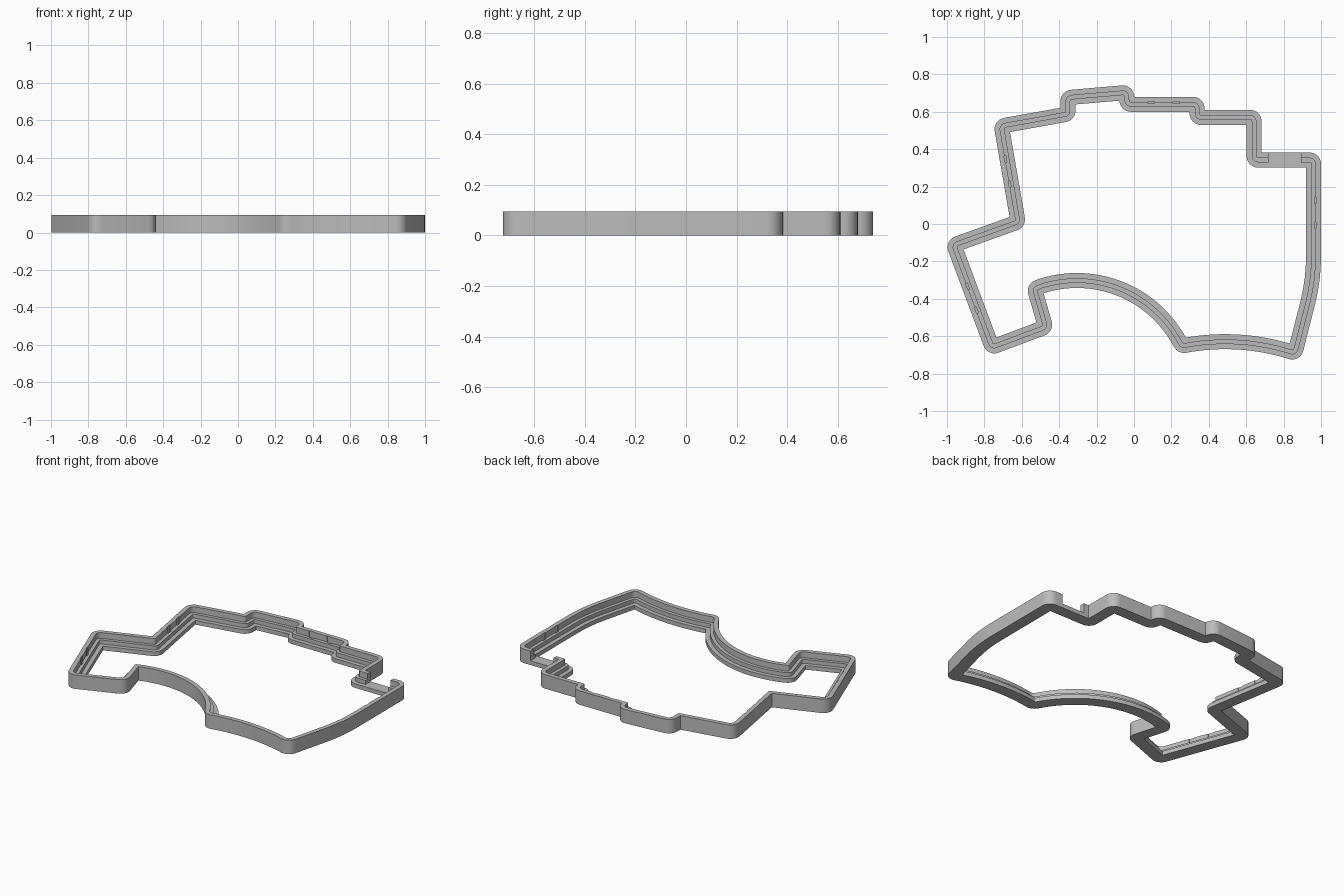
import bpy
import bmesh
from math import cos, sin, radians, tan, atan2
from mathutils import Vector, Matrix

old = bpy.data.objects.get("Cube")
if old:
    bpy.data.objects.remove(old, do_unlink=True)

HALF, HEIGHT, STEP, LIP = 0.04, 0.094, 0.055, 0.028
WALL_IN, STEP_IN = 0.01, -0.012     # offsets from the centre line
CORNER, SEGMENTS = 0.021, 8

grey = bpy.data.materials.new("grey plastic")
grey.use_nodes = True
colour = (0.5, 0.5, 0.5, 1)
grey.diffuse_color = colour
grey.node_tree.nodes["Principled BSDF"].inputs["Base Color"].default_value = colour


def arc(cx, cy, radius, start, end, count):
    angles = [radians(start + (end - start) * i / count) for i in range(count + 1)]
    return [(cx + radius * cos(a), cy + radius * sin(a)) for a in angles]


# Centre line of the frame, counterclockwise
path = [(.96, .342), (.642, .342), (.642, .57), (.337, .57), (.337, .64),
        (-.037, .64), (-.04, .703), (-.353, .676), (-.353, .588), (-.709, .524),
        (-.62, .011), (-.963, -.112), (-.759, -.658), (-.473, -.551)]
path += arc(-.305, -.925, .623, 111.4, 26.4, 24)[:-1]
path += arc(.487, -1.8, 1.171, 101.3, 71.4, 12)
path += [(.93, -.417), (.943, -.355), (.953, -.29), (.958, -.23), (.96, -.17)]
path = [Vector(p) for p in path]


def offset_loop(distance):
    """Offset the centre line, rounding its sharp corners."""
    loop = []
    for i, p in enumerate(path):
        d1 = (p - path[i - 1]).normalized()
        d2 = (path[(i + 1) % len(path)] - p).normalized()
        n1, n2 = Vector((d1.y, -d1.x)), Vector((d2.y, -d2.x))
        tip = p + (n1 + n2) * distance / (1 + n1.dot(n2))
        turn = atan2(d1.x * d2.y - d1.y * d2.x, d1.dot(d2))
        if abs(turn) < radians(20):
            loop.append(tip)
            continue
        side = 1 if turn > 0 else -1
        radius = max(0.003, CORNER + side * distance)
        centre = tip - d1 * radius * tan(abs(turn) / 2) - n1 * side * radius
        for k in range(SEGMENTS + 1):
            spoke = n1 * side * radius
            spoke.rotate(Matrix.Rotation(turn * k / SEGMENTS, 2))
            loop.append(centre + spoke)
    return loop


# Stepped frame: wall, middle ledge and low inner lip
profile = [(HALF, 0), (HALF, HEIGHT), (WALL_IN, HEIGHT), (WALL_IN, STEP),
           (STEP_IN, STEP), (STEP_IN, LIP), (-HALF, LIP), (-HALF, 0)]
bm = bmesh.new()
rings = [[bm.verts.new((p.x, p.y, z)) for p in offset_loop(d)] for d, z in profile]
for r, ring in enumerate(rings):
    following = rings[(r + 1) % len(rings)]
    for i in range(len(ring)):
        j = (i + 1) % len(ring)
        bm.faces.new((ring[i], ring[j], following[j], following[i]))
bmesh.ops.recalc_face_normals(bm, faces=bm.faces)
mesh = bpy.data.meshes.new("case_frame")
bm.to_mesh(mesh)
bm.free()
mesh.materials.append(grey)
frame = bpy.data.objects.new("case_frame", mesh)
bpy.context.collection.objects.link(frame)


def cut_box(location, size, angle=0):
    bpy.ops.mesh.primitive_cube_add(size=1, location=location, rotation=(0, 0, angle))
    box = bpy.context.object
    box.name = "cutter"
    box.scale = size
    box.hide_render = True
    bpy.context.view_layer.objects.active = frame
    mod = frame.modifiers.new("cut", "BOOLEAN")
    mod.operation = "DIFFERENCE"
    mod.solver = "EXACT"
    mod.object = box
    bpy.ops.object.modifier_apply(modifier=mod.name)
    bpy.data.objects.remove(box, do_unlink=True)


# Connector opening in the back wall
cut_box((.806, .342 + .04, LIP + .1), (.172, .104, .2))

# Pairs of narrow clip slots along the inside of the wall
for a, b, x, y in [((.337, .64), (-.037, .64), .16, .64),
                   ((-.709, .524), (-.62, .011), -.678, .28),
                   ((-.963, -.112), (-.759, -.658), -.875, -.4),
                   ((.96, -.17), (.96, .342), .96, .06)]:
    along = (Vector(b) - Vector(a)).normalized()
    out = Vector((along.y, -along.x))
    # Project the middle of the pair onto the centre line
    middle = Vector(a) + along * (Vector((x, y)) - Vector(a)).dot(along)
    for s in (-1, 1):
        spot = middle + along * s * .067 + out * (WALL_IN - .001)
        cut_box((spot.x, spot.y, .08), (.035, .01, .1), atan2(along.y, along.x))

bpy.ops.object.select_all(action="DESELECT")
frame.select_set(True)
bpy.context.view_layer.objects.active = frame
bpy.ops.object.shade_smooth_by_angle(angle=radians(30))
